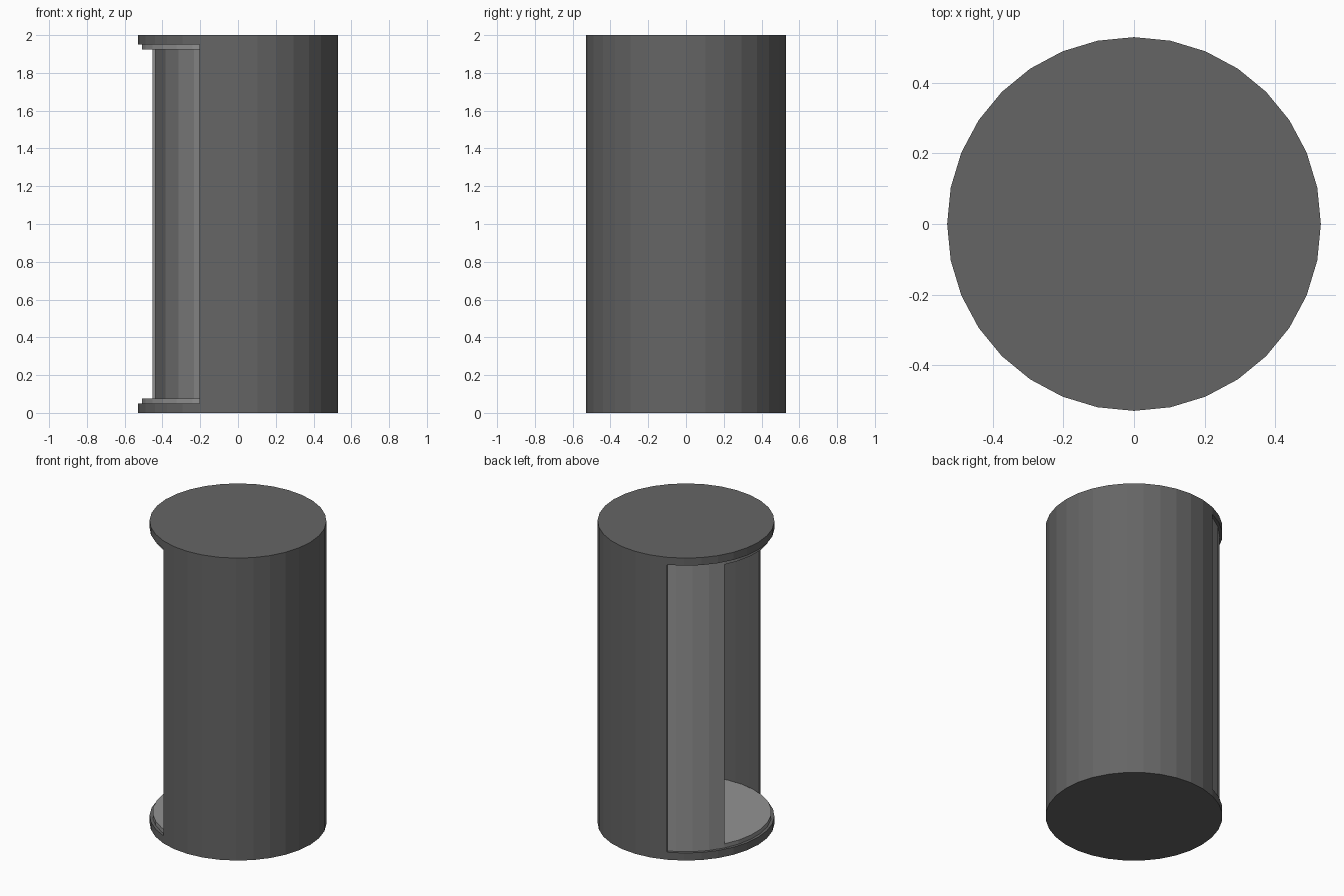
import bpy
import bmesh
from math import cos, sin, radians

SIDES = 32
STEP = 360 / SIDES
HALF_WALL = 112.5          # the walls span this angle either side of +x
DRUM_TURN = 3.5 * STEP     # how far the inner drum is rotated

cube = bpy.data.objects.get("Cube")
if cube:
    bpy.data.objects.remove(cube, do_unlink=True)


def make_material(name, value):
    mat = bpy.data.materials.new(name)
    mat.use_nodes = True
    colour = (value, value, value, 1)
    mat.diffuse_color = colour
    mat.node_tree.nodes["Principled BSDF"].inputs["Base Color"].default_value = colour
    return mat


def prism(name, polar, z0, z1, mat=None):
    """Extrude an outline of (angle, radius) points from z0 to z1."""
    bm = bmesh.new()
    base = bm.faces.new([bm.verts.new((r * cos(radians(a)), r * sin(radians(a)), z0))
                         for a, r in polar])
    top = bmesh.ops.extrude_face_region(bm, geom=[base])["geom"]
    bmesh.ops.translate(bm, vec=(0, 0, z1 - z0),
                        verts=[v for v in top if isinstance(v, bmesh.types.BMVert)])
    bmesh.ops.recalc_face_normals(bm, faces=bm.faces)
    mesh = bpy.data.meshes.new(name)
    bm.to_mesh(mesh)
    bm.free()
    obj = bpy.data.objects.new(name, mesh)
    bpy.context.collection.objects.link(obj)
    if mat:
        mesh.materials.append(mat)
    return obj


def open_drum(name, radius, inner, z0, z1, floor, turn, mat):
    """Hollow closed-ended drum with a tall doorway in its side."""
    ring = [(turn + i * STEP, radius) for i in range(SIDES)]
    drum = prism(name, ring, z0, z1, mat)

    # Hollow: follows the wall, then flares out through the doorway
    steps = round(2 * HALF_WALL / STEP)
    hollow = [(turn - HALF_WALL + i * STEP, inner) for i in range(steps + 1)]
    gap = (360 - 2 * HALF_WALL) / 4
    hollow += [(turn + HALF_WALL + i * gap, 1) for i in range(5)]
    cutter = prism(name + "_cutter", hollow, z0 + floor, z1 - floor)
    cutter.hide_render = True

    cut = drum.modifiers.new("doorway", "BOOLEAN")
    cut.operation = "DIFFERENCE"
    cut.solver = "EXACT"
    cut.object = cutter
    bpy.context.view_layer.objects.active = drum
    bpy.ops.object.modifier_apply(modifier=cut.name)
    bpy.data.objects.remove(cutter, do_unlink=True)
    return drum


dark = make_material("dark grey", 0.13)
light = make_material("light grey", 0.29)

# Fixed outer housing, and the rotating drum inside it
open_drum("outer_housing", 0.53, 0.517, 0, 2, 0.05, 0, dark)
open_drum("inner_drum", 0.512, 0.495, 0.05, 1.95, 0.027, DRUM_TURN, light)
